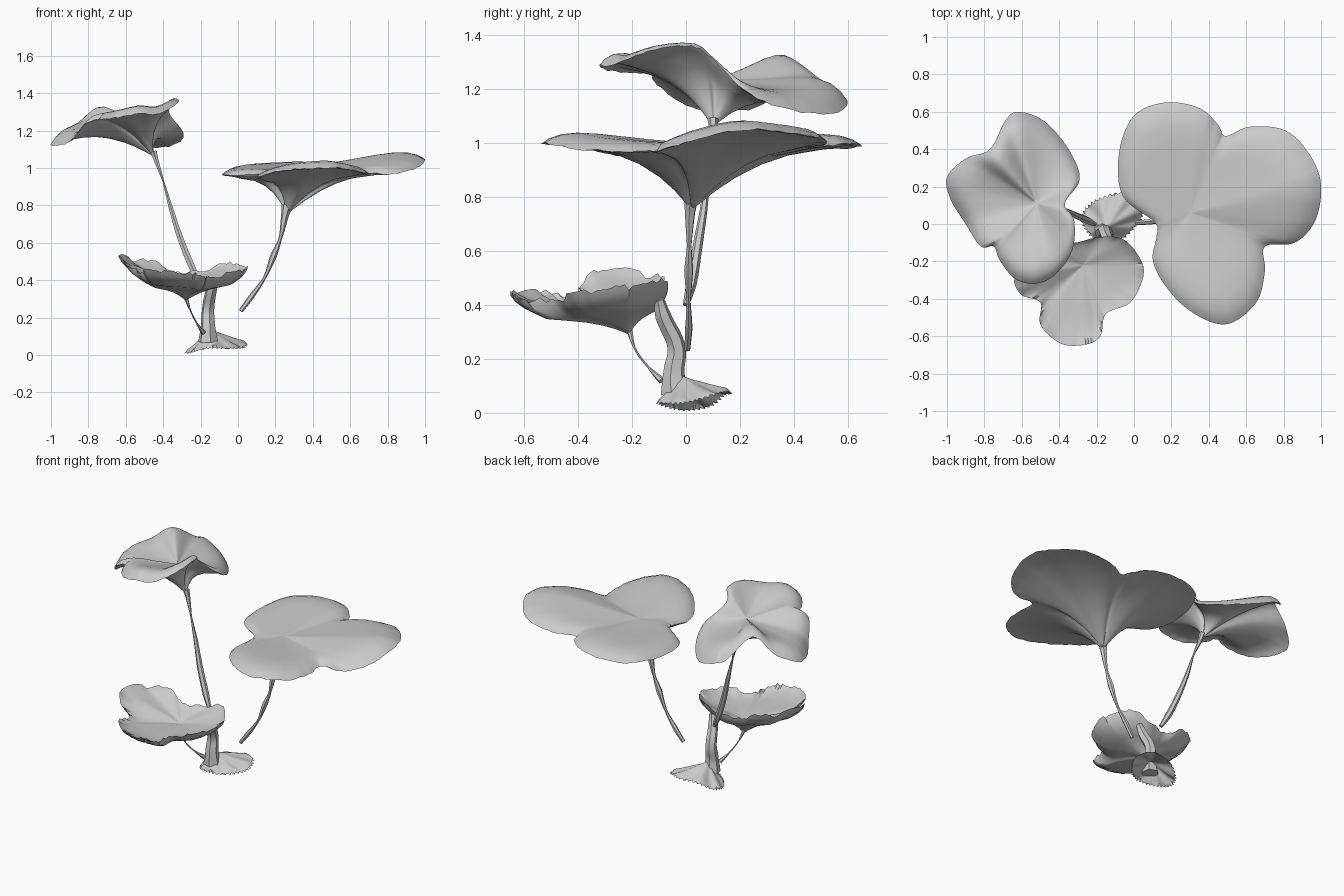
import bpy, bmesh, math, random
from mathutils import Vector

if "Cube" in bpy.data.objects:
    bpy.data.objects.remove(bpy.data.objects["Cube"])

random.seed(4)


def closed_curve(pts, steps):
    """Catmull-Rom through a closed outline."""
    p = [Vector(q) for q in pts]
    n, out = len(p), []
    for i in range(n):
        a, b, c, d = p[i - 1], p[i], p[(i + 1) % n], p[(i + 2) % n]
        for s in range(steps):
            t = s / steps
            out.append(0.5 * (2 * b + (c - a) * t + (2 * a - 5 * b + 4 * c - d) * t * t
                              + (3 * b - a - 3 * c + d) * t ** 3))
    return out


def finish(ob):
    bpy.ops.object.select_all(action='DESELECT')
    ob.select_set(True)
    bpy.context.view_layer.objects.active = ob
    bpy.ops.object.shade_smooth_by_angle(angle=math.radians(40))


def skin(name, rings, cap_start=None, cap_end=None):
    """Join closed rings with quads and optional centre points."""
    bm = bmesh.new()
    vr = [[bm.verts.new(v) for v in r] for r in rings]
    n = len(vr[0])
    for r0, r1 in zip(vr, vr[1:]):
        for i in range(n):
            j = (i + 1) % n
            bm.faces.new((r0[i], r1[i], r1[j], r0[j]))
    for ring, cap in ((vr[0], cap_start), (vr[-1], cap_end)):
        if cap is not None:
            c = bm.verts.new(cap)
            for i in range(n):
                bm.faces.new((ring[i], ring[(i + 1) % n], c))
    bmesh.ops.recalc_face_normals(bm, faces=bm.faces)
    me = bpy.data.meshes.new(name)
    bm.to_mesh(me)
    bm.free()
    ob = bpy.data.objects.new(name, me)
    bpy.context.collection.objects.link(ob)
    finish(ob)


def leaf(name, outline, centre, stem, dome, thick, rough, flare):
    """Three-lobed leaf: rounded top, thin rim, funnel-shaped underside."""
    rim = closed_curve(outline, 6)
    jitter = [random.uniform(-rough, rough) for v in rim]
    c, s = Vector(centre), Vector(stem)
    far = max((v - c).xy.length for v in rim)

    def top(i, t):
        v = rim[i]
        p = c.lerp(v, t)
        p.z += dome * t ** 1.4 * (1 - t ** 7) * (v - c).xy.length / far
        p.z += jitter[i] * t ** 10
        return p

    def under(i, t):
        p = top(i, t)
        k = (1 - t) ** flare
        p.z -= thick * min(1, 4 * (1 - t)) ** 0.6 + (c.z - s.z - thick) * k
        p.x += (s.x - c.x) * k
        p.y += (s.y - c.y) * k
        return p

    ids = range(len(rim))
    rings = [[top(i, t) for i in ids] for t in (.06, .18, .35, .5, .65, .78, .88, .95, 1)]
    rings += [[under(i, t) for i in ids] for t in (.96, .9, .75, .55, .38, .24, .13, .04)]
    skin(name, rings, c, s)


def stalk(name, pts):
    """Tapering stalk through (x, y, z, radius) points."""
    cu = bpy.data.curves.new(name, 'CURVE')
    cu.dimensions = '3D'
    cu.bevel_depth = 1
    cu.bevel_resolution = 1
    cu.resolution_u = 5
    cu.use_fill_caps = True
    sp = cu.splines.new('BEZIER')
    sp.bezier_points.add(len(pts) - 1)
    for b, (x, y, z, r) in zip(sp.bezier_points, pts):
        b.co = (x, y, z)
        b.radius = r
        b.handle_left_type = b.handle_right_type = 'AUTO'
    ob = bpy.data.objects.new(name, cu)
    bpy.context.collection.objects.link(ob)
    bpy.ops.object.select_all(action='DESELECT')
    ob.select_set(True)
    bpy.context.view_layer.objects.active = ob
    bpy.ops.object.convert(target='MESH')
    finish(bpy.context.view_layer.objects.active)


# Large right leaf: back, right and front lobes
leaf("right_leaf", [
    (.11, .01, .97), (-.06, .15, .96), (-.08, .38, .97), (0, .58, .98), (.17, .65, .99),
    (.35, .62, 1.0), (.45, .53, .99), (.49, .47, .99), (.62, .52, 1.0), (.81, .50, 1.02),
    (.94, .37, 1.04), (1, .21, 1.05), (.97, .02, 1.01), (.86, -.10, .97), (.70, -.12, .97),
    (.70, -.25, .97), (.66, -.41, .98), (.54, -.52, 1.0), (.43, -.53, 1.0), (.28, -.45, .99),
    (.16, -.32, .97), (.10, -.19, .95), (.12, -.07, .96)],
    (.30, .06, 1.0), (.26, .02, .75), .075, .05, .004, 3.2)

# Drooping upper left leaf: back, front and left lobes
leaf("upper_leaf", [
    (-.77, .40, 1.29), (-.69, .55, 1.18), (-.62, .60, 1.15), (-.48, .55, 1.11),
    (-.35, .40, 1.12), (-.29, .24, 1.18), (-.37, .11, 1.30), (-.32, .02, 1.36),
    (-.33, -.14, 1.34), (-.42, -.27, 1.29), (-.53, -.32, 1.29), (-.64, -.29, 1.27),
    (-.72, -.19, 1.26), (-.75, -.12, 1.26), (-.82, -.12, 1.23), (-.9, 0, 1.14),
    (-.98, .13, 1.12), (-1, .25, 1.13), (-.9, .35, 1.19)],
    (-.52, .11, 1.24), (-.45, .10, 1.06), .11, .045, .003, 4.2)

# Cupped lower leaf: front, right and left lobes
leaf("lower_leaf", [
    (-.50, -.42, .43), (-.50, -.54, .45), (-.39, -.64, .45), (-.26, -.645, .44),
    (-.18, -.60, .42), (-.15, -.48, .42), (-.02, -.42, .44), (.05, -.28, .46),
    (.03, -.18, .47), (-.06, -.08, .49), (-.19, -.07, .45), (-.32, -.10, .44),
    (-.44, -.08, .50), (-.57, -.15, .51), (-.64, -.29, .54), (-.60, -.38, .49)],
    (-.27, -.22, .37), (-.28, -.21, .29), -.04, .04, .012, 4)

# Stalks, pinched and ribbon-like
stalk("right_stalk", [(.262, .02, .80, .03), (.25, .015, .74, .02), (.225, .012, .62, .009),
                      (.19, .01, .53, .018), (.14, .01, .41, .008), (.07, .01, .31, .015),
                      (.015, .005, .235, .012)])
stalk("upper_stalk", [(-.452, .10, 1.09, .02), (-.44, .10, 1.05, .015), (-.40, .08, .93, .005),
                      (-.36, .07, .79, .013), (-.31, .045, .63, .018), (-.25, .02, .48, .02),
                      (-.21, 0, .40, .012)])
stalk("lower_thin_stalk", [(-.28, -.21, .31, .012), (-.255, -.19, .24, .004),
                           (-.22, -.14, .17, .004), (-.185, -.09, .12, .014)])
stalk("lower_thick_stalk", [(-.125, -.10, .42, .02), (-.14, -.085, .36, .03),
                            (-.16, -.035, .24, .034), (-.16, -.045, .15, .04),
                            (-.16, -.04, .07, .055)])

# Flared root sheet with a jagged edge, open underneath
edge = closed_curve([(-.28, .02, .015), (-.25, .09, .03), (-.17, .14, .07), (-.06, .165, .08),
                     (.02, .13, .08), (.045, .05, .055), (0, -.02, .04), (-.08, -.09, .04),
                     (-.17, -.10, .04), (-.24, -.05, .02)], 8)
crown = Vector((-.15, -.02, .14))
sheet = []
for t in (.12, .25, .4, .6, .8, .94, 1):
    ring = []
    for i, v in enumerate(edge):
        p = crown.lerp(v, t)
        p.z = v.z + (crown.z - v.z) * (1 - t) ** 1.2
        if t == 1:
            j = .008 if i % 2 else -.006
            p += Vector(((v - crown).x, (v - crown).y, 0)).normalized() * j
            p.z -= .5 * j + .004
        elif t > .3:
            p.z += .01 * math.sin(i * .55) * t
        ring.append(p)
    sheet.append(ring)
skin("root_base", sheet, crown)
